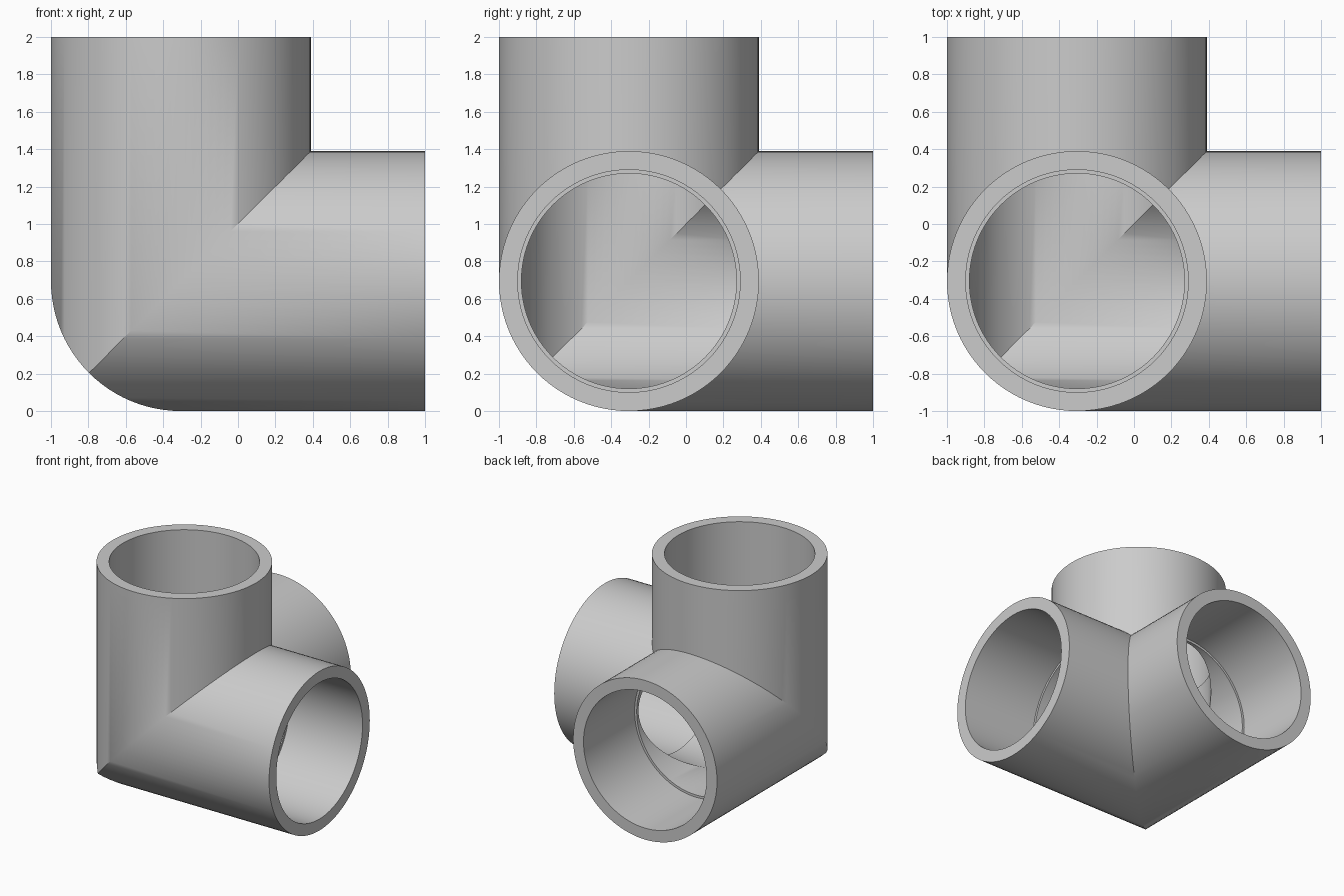
import bpy
import bmesh
from math import cos, sin, pi, radians
from mathutils import Vector

if "Cube" in bpy.data.objects:
    bpy.data.objects.remove(bpy.data.objects["Cube"], do_unlink=True)

SEGMENTS = 96            # multiple of 8, so the mitred seams meet vertex to vertex
OUTER = 0.695            # outside radius
SOCKET = 0.595           # bore at the open ends
BORE = 0.575             # narrower bore past the step
LENGTH = 2 - OUTER       # from the shared centre to each open end
STEP = 0.6               # distance of the step from the centre
CENTRE = Vector((OUTER - 1, OUTER - 1, OUTER))

# Wall profile: radius and distance along the arm; None means the mitre seam
PROFILE = [(OUTER, None), (OUTER, LENGTH), (SOCKET, LENGTH),
           (SOCKET, STEP), (BORE, STEP), (BORE, None)]

grey = bpy.data.materials.new("plain grey")
grey.use_nodes = True
colour = (0.6, 0.6, 0.6, 1)
grey.diffuse_color = colour
grey.node_tree.nodes["Principled BSDF"].inputs["Base Color"].default_value = colour


def add_arm(bm, axis):
    """Loft one pipe arm along an axis, mitred against the other two arms."""
    rings = []
    for radius, distance in PROFILE:
        ring = []
        for i in range(SEGMENTS):
            angle = 2 * pi * i / SEGMENTS
            u, v = radius * cos(angle), radius * sin(angle)
            w = max(u, v) if distance is None else distance
            point = Vector((0, 0, 0))
            point[(axis + 1) % 3], point[(axis + 2) % 3], point[axis] = u, v, w
            ring.append(bm.verts.new(CENTRE + point))
        rings.append(ring)
    for a, b in zip(rings, rings[1:]):
        for i in range(SEGMENTS):
            j = (i + 1) % SEGMENTS
            bm.faces.new((a[i], a[j], b[j], b[i]))


# Three arms welded into one corner fitting
bm = bmesh.new()
for axis in range(3):
    add_arm(bm, axis)
bmesh.ops.remove_doubles(bm, verts=bm.verts, dist=0.0001)
bmesh.ops.recalc_face_normals(bm, faces=bm.faces)
mesh = bpy.data.meshes.new("corner_pipe_fitting")
bm.to_mesh(mesh)
bm.free()
mesh.materials.append(grey)

fitting = bpy.data.objects.new("corner_pipe_fitting", mesh)
bpy.context.collection.objects.link(fitting)
bpy.ops.object.select_all(action="DESELECT")
fitting.select_set(True)
bpy.context.view_layer.objects.active = fitting
bpy.ops.object.shade_smooth_by_angle(angle=radians(30))
